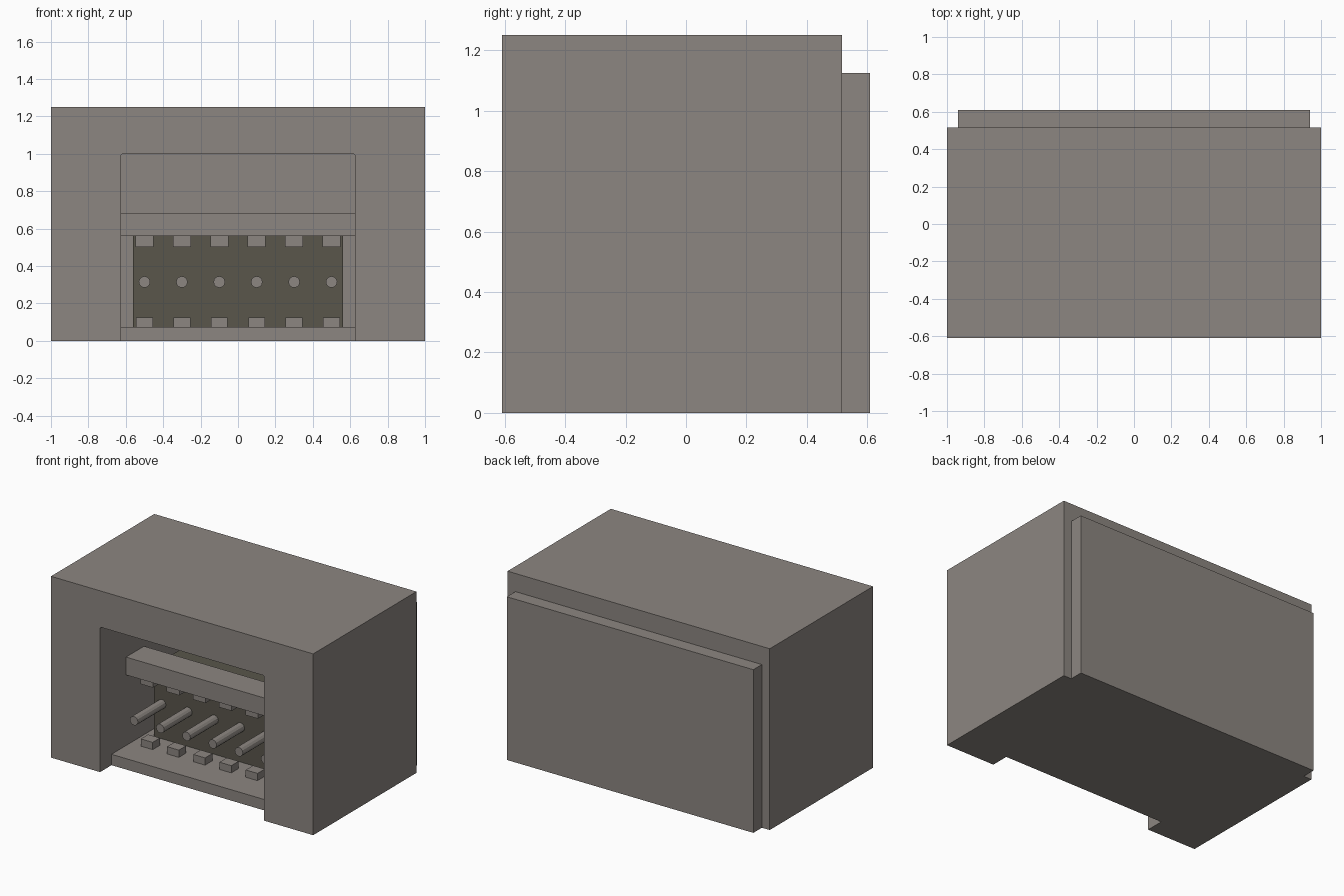
import bpy, bmesh, math
from mathutils import Matrix

old = bpy.data.objects.get("Cube")
if old:
    bpy.data.objects.remove(old, do_unlink=True)


def material(name, rgb):
    m = bpy.data.materials.new(name)
    m.use_nodes = True
    color = (*rgb, 1)
    m.diffuse_color = color
    m.node_tree.nodes["Principled BSDF"].inputs["Base Color"].default_value = color
    return m


GREY = material("warm_grey", (0.262, 0.238, 0.218))
DARK = material("dark_olive_grey", (0.1, 0.092, 0.07))


def finish(name, bm, mat):
    bmesh.ops.recalc_face_normals(bm, faces=bm.faces)
    mesh = bpy.data.meshes.new(name)
    bm.to_mesh(mesh)
    bm.free()
    mesh.materials.append(mat)
    obj = bpy.data.objects.new(name, mesh)
    bpy.context.collection.objects.link(obj)
    return obj


def box(name, x, y, z, mat=GREY):
    bm = bmesh.new()
    bmesh.ops.create_cube(bm, size=1)
    for v in bm.verts:
        for i, (lo, hi) in enumerate((x, y, z)):
            v.co[i] = hi if v.co[i] > 0 else lo
    return finish(name, bm, mat)


FRONT, BACK, CAVITY_BACK = -0.609, 0.516, 0.39
HALF, TOP, CORNER = 0.626, 1.0, 0.008

# Housing: an arch profile extruded backwards, closed by a rear wall
half = [(1, 0), (1, 1.25)]
arch = [(HALF, 0), (HALF, TOP - CORNER), (HALF - CORNER, TOP)]
outline = half + [(-x, z) for x, z in reversed(half)]
outline += [(-x, z) for x, z in arch] + list(reversed(arch))
bm = bmesh.new()
face = bm.faces.new([bm.verts.new((x, FRONT, z)) for x, z in outline])
extruded = bmesh.ops.extrude_face_region(bm, geom=[face], use_keep_orig=True)
bmesh.ops.translate(bm, vec=(0, BACK - FRONT, 0),
                    verts=[g for g in extruded["geom"] if isinstance(g, bmesh.types.BMVert)])
finish("housing", bm, GREY)
box("cavity_rear_wall", (-HALF, HALF), (CAVITY_BACK, BACK), (0, TOP))

# Raised plate on the back
box("back_plate", (-0.94, 0.94), (BACK, -FRONT), (0, 1.125))

# Socket inside the opening
BLOCK = -0.115
box("socket_floor", (-HALF, HALF), (-0.484, CAVITY_BACK), (0, 0.075))
box("socket_upper_bar", (-HALF, HALF), (-0.326, BLOCK - 0.015), (0.562, 0.685))
box("socket_dark_block", (-0.562, 0.562), (BLOCK, CAVITY_BACK), (0.075, 0.562), DARK)

# Six pins, each between a lower and an upper tab
for i in range(6):
    x = -0.5 + 0.2 * i
    box(f"lower_tab_{i + 1}", (x - 0.045, x + 0.045), (-0.28, -0.2), (0.075, 0.125))
    box(f"upper_tab_{i + 1}", (x - 0.048, x + 0.048), (-0.28, -0.2), (0.503, 0.562))
    bm = bmesh.new()
    length = BLOCK + 0.42
    bmesh.ops.create_cone(bm, cap_ends=True, segments=12, radius1=0.031, radius2=0.031,
                          depth=length,
                          matrix=Matrix.Translation((x, BLOCK - length / 2, 0.315))
                          @ Matrix.Rotation(math.pi / 2, 4, "X"))
    finish(f"pin_{i + 1}", bm, GREY)
